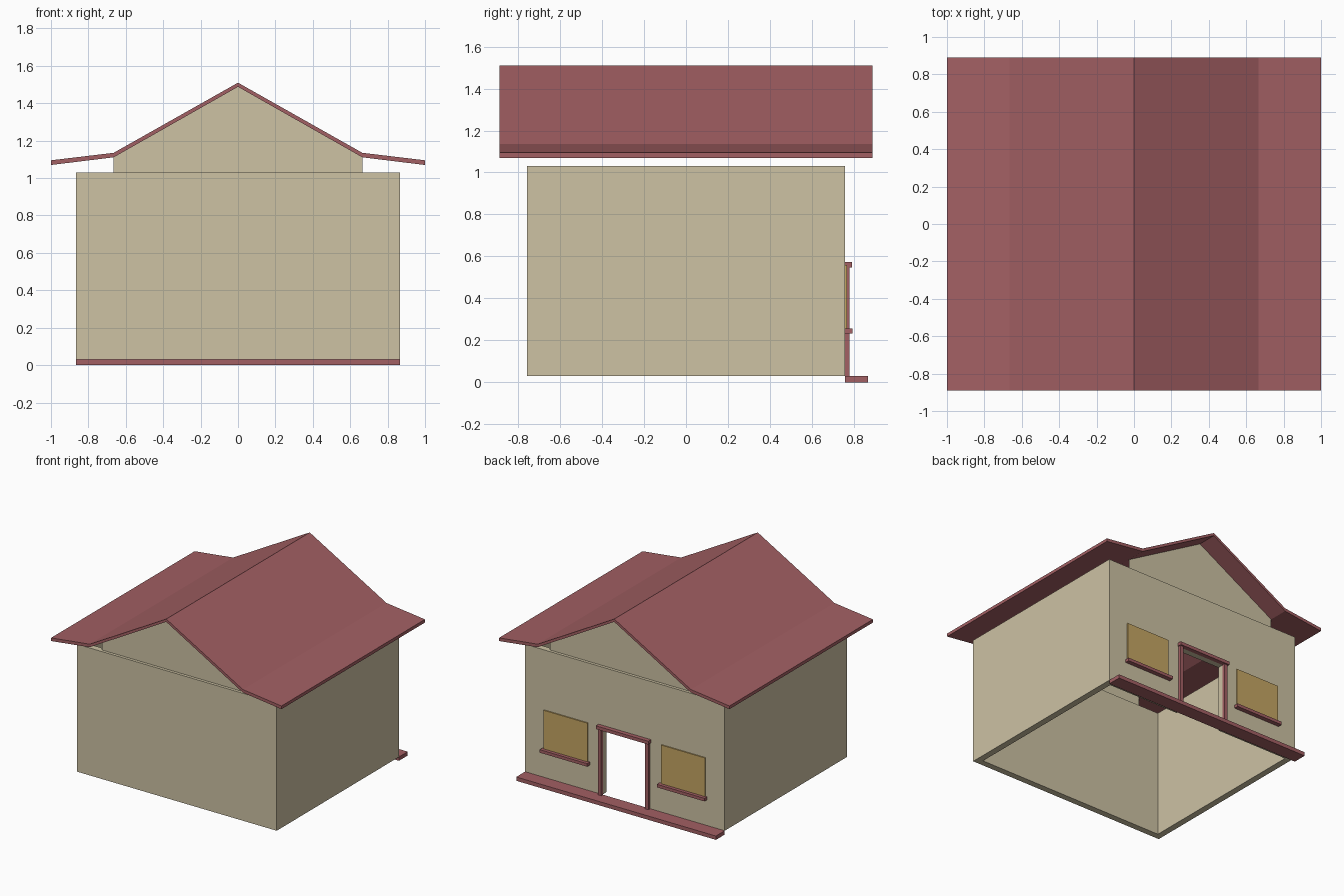
import bpy, bmesh

if "Cube" in bpy.data.objects:
    bpy.data.objects.remove(bpy.data.objects["Cube"])


def material(name, rgb):
    m = bpy.data.materials.new(name)
    m.diffuse_color = (*rgb, 1)
    m.use_nodes = True
    m.node_tree.nodes["Principled BSDF"].inputs["Base Color"].default_value = m.diffuse_color
    return m


CREAM = material("cream_wall", (0.61, 0.54, 0.37))
RED = material("brick_red", (0.365, 0.116, 0.126))
TAN = material("window_tan", (0.56, 0.38, 0.127))


def add_object(name, bm, mat):
    me = bpy.data.meshes.new(name)
    bm.to_mesh(me)
    bm.free()
    if mat:
        me.materials.append(mat)
    ob = bpy.data.objects.new(name, me)
    bpy.context.collection.objects.link(ob)
    return ob


def box(name, x, y, z, mat):
    """Box from (min, max) ranges on each axis."""
    bm = bmesh.new()
    bmesh.ops.create_cube(bm, size=1)
    for v in bm.verts:
        for i, r in enumerate((x, y, z)):
            v.co[i] = r[0] if v.co[i] < 0 else r[1]
    return add_object(name, bm, mat)


def profile(name, pts, y0, y1, mat):
    """XZ outline at y0, extruded to y1 unless they are equal."""
    bm = bmesh.new()
    face = bm.faces.new([bm.verts.new((x, y0, z)) for x, z in pts])
    if y1 != y0:
        ext = bmesh.ops.extrude_face_region(bm, geom=[face])
        verts = [e for e in ext["geom"] if isinstance(e, bmesh.types.BMVert)]
        bmesh.ops.translate(bm, verts=verts, vec=(0, y1 - y0, 0))
        bmesh.ops.recalc_face_normals(bm, faces=bm.faces[:])
    return add_object(name, bm, mat)


# Hollow walls, open above and below, with a doorway in the back
W, D, T = 0.867, 0.758, 0.05
walls = box("walls", (-W, W), (-D, D), (0.03, 1.03), CREAM)
cutters = [
    box("room_cutter", (-W + T, W - T), (-D + T, D - T), (-0.2, 1.3), CREAM),
    box("door_cutter", (-0.195, 0.195), (D - 0.2, D + 0.2), (-0.1, 0.55), CREAM),
]
for c in cutters:
    c.hide_render = True
    mod = walls.modifiers.new("cut", "BOOLEAN")
    mod.operation, mod.solver, mod.object = "DIFFERENCE", "EXACT", c
bpy.context.view_layer.update()
cut_mesh = bpy.data.meshes.new_from_object(
    walls.evaluated_get(bpy.context.evaluated_depsgraph_get()))
walls.modifiers.clear()
walls.data = cut_mesh
for c in cutters:
    bpy.data.objects.remove(c)

# Thin gable panels standing on the front and back walls
gable = [(-0.665, 1.03), (0.665, 1.03), (0.665, 1.111), (0, 1.488), (-0.665, 1.111)]
profile("front_gable", gable, -0.735, -0.735, CREAM)
profile("back_gable", gable[::-1], 0.735, 0.735, CREAM)

# Roof: steep pitch flattening into wide eaves
top = [(-1, 1.095), (-0.665, 1.135), (0, 1.51), (0.665, 1.135), (1, 1.095)]
under = [(1, 1.07), (0.665, 1.111), (0, 1.488), (-0.665, 1.111), (-1, 1.07)]
profile("roof", top + under, -0.89, 0.89, RED)

# Step and door frame on the back wall
box("step", (-W, W), (D, 0.867), (0, 0.03), RED)
box("door_lintel", (-0.227, 0.227), (D, 0.792), (0.548, 0.574), RED)

# Door posts, windows and sills, mirrored
for side, s in (("left", 1), ("right", -1)):
    def span(a, b):
        return tuple(sorted((s * a, s * b)))
    box(side + "_door_post", span(0.19, 0.22), (D, 0.78), (0.03, 0.548), RED)
    box(side + "_window", span(0.32, 0.70), (D, 0.767), (0.257, 0.56), TAN)
    box(side + "_window_sill", span(0.303, 0.715), (D, 0.793), (0.233, 0.257), RED)
